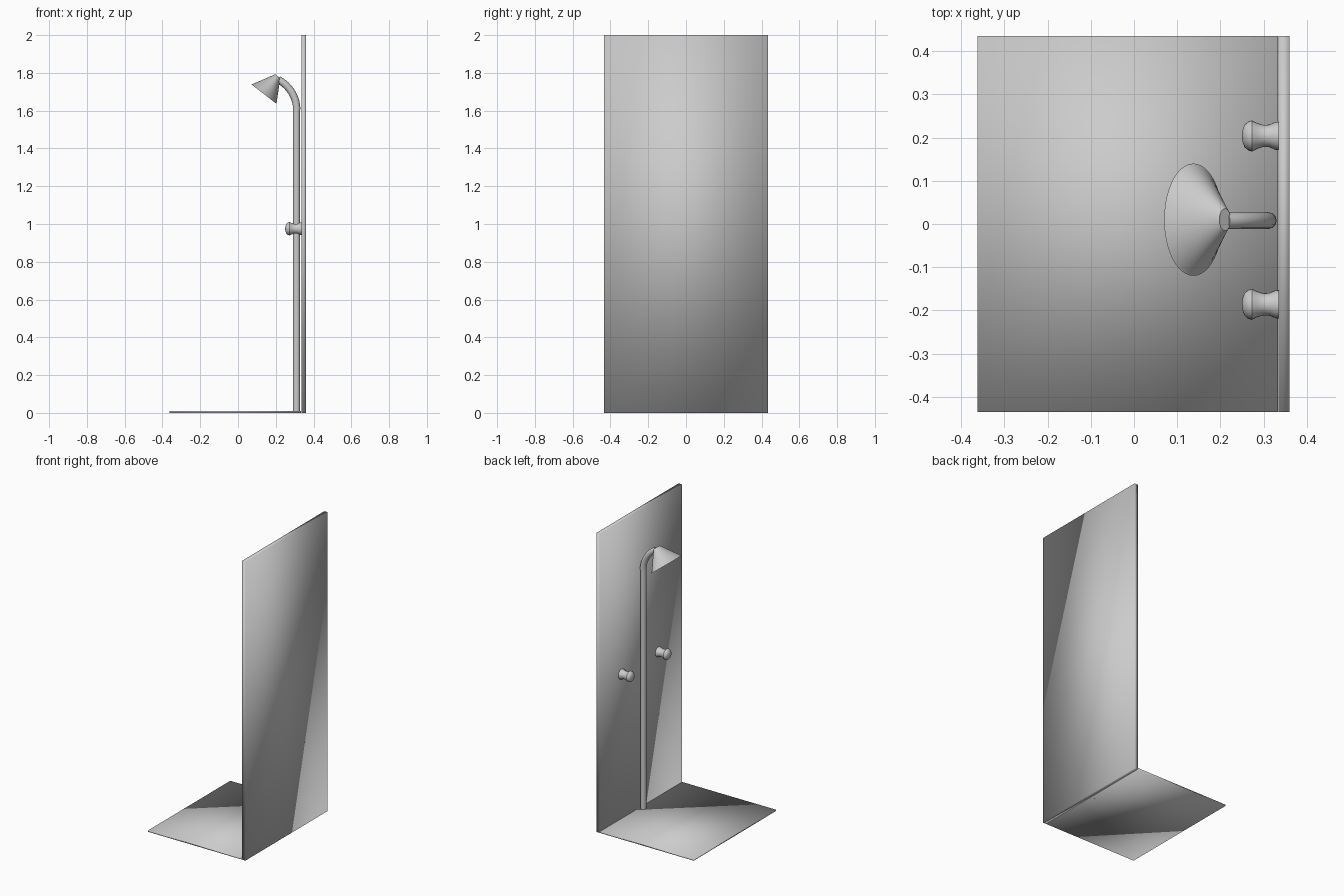
import bpy
import math
from mathutils import Vector, Matrix

default = bpy.data.objects.get("Cube")
if default:
    bpy.data.objects.remove(default, do_unlink=True)

# Single grey finish
grey = bpy.data.materials.new("plain_grey")
grey.use_nodes = True
colour = (0.6, 0.6, 0.6, 1.0)
grey.diffuse_color = colour
grey.node_tree.nodes["Principled BSDF"].inputs["Base Color"].default_value = colour


def add_mesh(name, verts, faces):
    mesh = bpy.data.meshes.new(name)
    mesh.from_pydata(verts, [], faces)
    mesh.materials.append(grey)
    mesh.shade_smooth()
    obj = bpy.data.objects.new(name, mesh)
    bpy.context.collection.objects.link(obj)
    return obj


def panel(name, low, high):
    """Thin box between two corners, softly shaded across its edges."""
    bpy.ops.mesh.primitive_cube_add(size=1)
    obj = bpy.context.object
    obj.name = name
    low, high = Vector(low), Vector(high)
    obj.data.transform(Matrix.Translation((low + high) / 2) @ Matrix.Diagonal((*(high - low), 1)))
    obj.data.materials.append(grey)
    obj.data.shade_smooth()
    return obj


def lathe(name, profile, origin, axis, stretch=1.0, sides=32):
    """Spin (height, radius) pairs about an axis in the xz plane; stretch widens along y."""
    origin, axis = Vector(origin), Vector(axis).normalized()
    across = Vector((0, 1, 0))
    third = axis.cross(across)
    verts, faces = [], []
    for height, radius in profile:
        for i in range(sides):
            a = math.tau * i / sides
            verts.append(origin + axis * height + across * (radius * stretch * math.cos(a))
                         - third * (radius * math.sin(a)))
    for ring in range(len(profile) - 1):
        for i in range(sides):
            j = (i + 1) % sides
            a, b = ring * sides, (ring + 1) * sides
            faces.append((a + i, a + j, b + j, b + i))
    last = (len(profile) - 1) * sides
    faces.append(tuple(reversed(range(sides))))
    faces.append(tuple(last + i for i in range(sides)))
    obj = add_mesh(name, verts, faces)
    bpy.ops.object.select_all(action='DESELECT')
    obj.select_set(True)
    bpy.context.view_layer.objects.active = obj
    bpy.ops.object.shade_smooth_by_angle(angle=math.radians(40))
    return obj


# Wall and floor panels
panel("back_wall", (0.335, -0.435, 0), (0.36, 0.435, 2))
panel("floor_tray", (-0.362, -0.435, 0), (0.333, 0.435, 0.009))

# Upright pipe
pipe_y = 0.008
pipe_radius = 0.0185
lathe("riser_pipe", [(0, pipe_radius), (1.61, pipe_radius)], (0.31, pipe_y, 0), (0, 0, 1), sides=24)

# Curved arm from the pipe to the shower head
curve = bpy.data.curves.new("shower_arm", 'CURVE')
curve.dimensions = '3D'
curve.bevel_depth = pipe_radius + 0.001
curve.bevel_resolution = 4
curve.resolution_u = 10
curve.use_fill_caps = True
spline = curve.splines.new('BEZIER')
spline.bezier_points.add(1)
start, end = spline.bezier_points
start.co, start.handle_left, start.handle_right = (
    (0.311, pipe_y, 1.605), (0.311, pipe_y, 1.56), (0.311, pipe_y, 1.68))
end.co, end.handle_left, end.handle_right = (
    (0.214, pipe_y, 1.763), (0.262, pipe_y, 1.74), (0.18, pipe_y, 1.78))
curve.materials.append(grey)
arm = bpy.data.objects.new("shower_arm", curve)
bpy.context.collection.objects.link(arm)

# Oval conical shower head with a narrow lip
lathe("shower_head",
      [(0, 0.0855), (0.004, 0.081), (0.12, 0.0168)],
      (0.1375, 0.01, 1.6875), (0.61, 0, 0.79), stretch=1.52, sides=48)

# Pair of turned tap knobs
knob_profile = [(0, 0.033), (0.008, 0.032), (0.022, 0.026), (0.036, 0.0255), (0.05, 0.030),
                (0.062, 0.036), (0.071, 0.033), (0.079, 0.026), (0.083, 0.016), (0.085, 0.005)]
for name, y in (("back_knob", 0.204), ("front_knob", -0.186)):
    lathe(name, knob_profile, (0.335, y, 0.975), (-1, 0, 0), sides=24)
